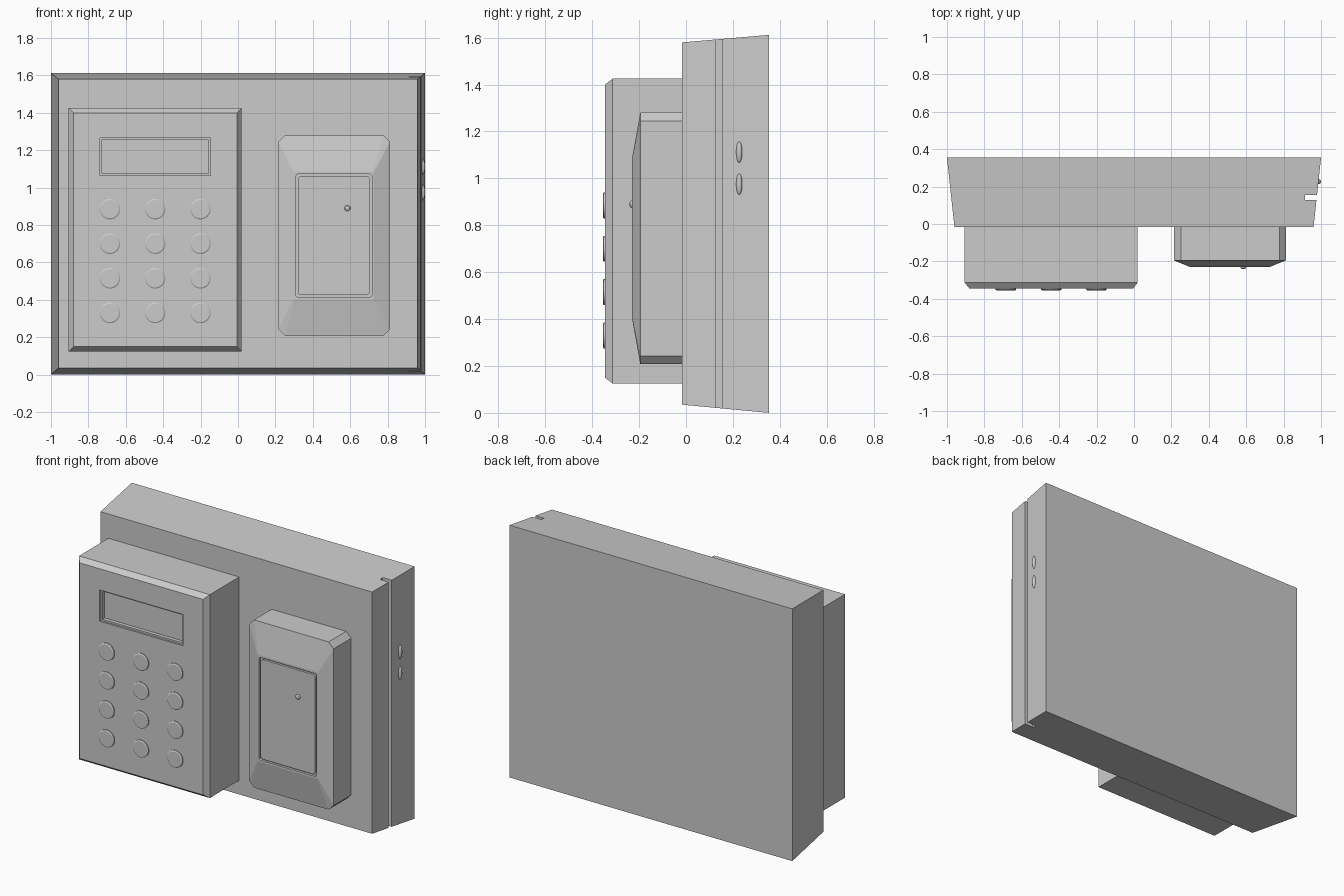
import bpy, bmesh, math

cube = bpy.data.objects.get("Cube")
if cube:
    bpy.data.objects.remove(cube, do_unlink=True)

GREY = (0.6, 0.6, 0.6, 1)
mat = bpy.data.materials.new("plain_grey")
mat.use_nodes = True
mat.diffuse_color = GREY
mat.node_tree.nodes["Principled BSDF"].inputs["Base Color"].default_value = GREY


def rect(x0, x1, z0, z1):
    return [(x0, z0), (x1, z0), (x1, z1), (x0, z1)]


def chamfered(x0, x1, z0, z1, c):
    return [(x0 + c, z0), (x1 - c, z0), (x1, z0 + c), (x1, z1 - c),
            (x1 - c, z1), (x0 + c, z1), (x0, z1 - c), (x0, z0 + c)]


def rounded(x0, x1, z0, z1, r, steps=4):
    pts = []
    centres = [(x1 - r, z1 - r), (x0 + r, z1 - r), (x0 + r, z0 + r), (x1 - r, z0 + r)]
    for k, (cx, cz) in enumerate(centres):
        for i in range(steps + 1):
            a = math.pi / 2 * (k + i / steps)
            pts.append((cx + r * math.cos(a), cz + r * math.sin(a)))
    return pts


def circle(x, z, r, n=32):
    return [(x + r * math.cos(math.tau * i / n), z + r * math.sin(math.tau * i / n))
            for i in range(n)]


def loft(name, *sections, smooth=False):
    """Solid through matching (y, outline) sections, capped at both ends."""
    bm = bmesh.new()
    rings = [[bm.verts.new((x, y, z)) for x, z in outline] for y, outline in sections]
    for a, b in zip(rings, rings[1:]):
        for i in range(len(a)):
            j = (i + 1) % len(a)
            bm.faces.new((a[i], a[j], b[j], b[i]))
    bm.faces.new(rings[0])
    bm.faces.new(rings[-1])
    bmesh.ops.recalc_face_normals(bm, faces=bm.faces)
    mesh = bpy.data.meshes.new(name)
    bm.to_mesh(mesh)
    bm.free()
    mesh.materials.append(mat)
    obj = bpy.data.objects.new(name, mesh)
    bpy.context.collection.objects.link(obj)
    if smooth:
        select(obj)
        bpy.ops.object.shade_smooth_by_angle(angle=math.radians(30))
    return obj


def select(obj):
    bpy.ops.object.select_all(action='DESELECT')
    obj.select_set(True)
    bpy.context.view_layer.objects.active = obj


def cut(obj, cutter):
    mod = obj.modifiers.new("cut", 'BOOLEAN')
    mod.operation = 'DIFFERENCE'
    mod.solver = 'EXACT'
    mod.object = cutter
    select(obj)
    bpy.ops.object.modifier_apply(modifier=mod.name)
    bpy.data.objects.remove(cutter, do_unlink=True)


# Tapered housing with a card slot down its left side
housing = loft("housing",
               (-0.017, rect(-0.96, 0.96, 0.035, 1.58)),
               (0.355, rect(-1, 1, 0, 1.612)))
cut(housing, loft("slot_cutter",
                  (0.128, rect(0.915, 1.1, -0.1, 1.7)),
                  (0.155, rect(0.915, 1.1, -0.1, 1.7))))

# Keypad box with a bevelled front and a stepped display opening
keypad = loft("keypad_box",
              (0.0, rect(-0.905, 0.02, 0.125, 1.425)),
              (-0.313, rect(-0.905, 0.02, 0.125, 1.425)),
              (-0.345, rect(-0.88, -0.005, 0.15, 1.4)))
for depth, edge in ((0.012, 0), (0.035, 0.011)):
    opening = rect(-0.737 + edge, -0.147 - edge, 1.065 + edge, 1.265 - edge)
    cut(keypad, loft("display_cutter", (-0.4, opening), (-0.345 + depth, opening)))

# Round keys, three columns by four rows
for row in range(4):
    for col in range(3):
        x, z = -0.685 + 0.242 * col, 0.885 - 0.185 * row
        loft("key_%d_%d" % (row + 1, col + 1),
             (-0.335, circle(x, z, 0.055)),
             (-0.351, circle(x, z, 0.055)),
             (-0.355, circle(x, z, 0.049)), smooth=True)

# Reader with clipped corners and a sloping front
reader = loft("reader_box",
              (0.0, chamfered(0.215, 0.812, 0.208, 1.28, 0.035)),
              (-0.195, chamfered(0.215, 0.812, 0.208, 1.28, 0.035)),
              (-0.23, chamfered(0.3, 0.725, 0.403, 1.085, 0.006)))
groove = rounded(0.31, 0.716, 0.415, 1.072, 0.012)
cut(reader, loft("panel_cutter", (-0.3, groove), (-0.215, groove)))
panel = rounded(0.32, 0.706, 0.425, 1.062, 0.02)
loft("reader_panel", (-0.21, panel), (-0.229, panel))

# Small domed indicator on the reader panel
loft("indicator",
     (-0.22, circle(0.585, 0.89, 0.016, 20)),
     (-0.232, circle(0.585, 0.89, 0.016, 20)),
     (-0.238, circle(0.585, 0.89, 0.012, 20)),
     (-0.241, circle(0.585, 0.89, 0.005, 20)), smooth=True)

# Two oval buttons on the left side
for label, z in (("upper", 1.112), ("lower", 0.975)):
    bpy.ops.mesh.primitive_uv_sphere_add(segments=24, ring_count=14, location=(0.986, 0.227, z))
    button = bpy.context.object
    button.name = label + "_side_button"
    button.scale = (0.014, 0.013, 0.045)
    button.data.materials.append(mat)
    bpy.ops.object.shade_smooth()
